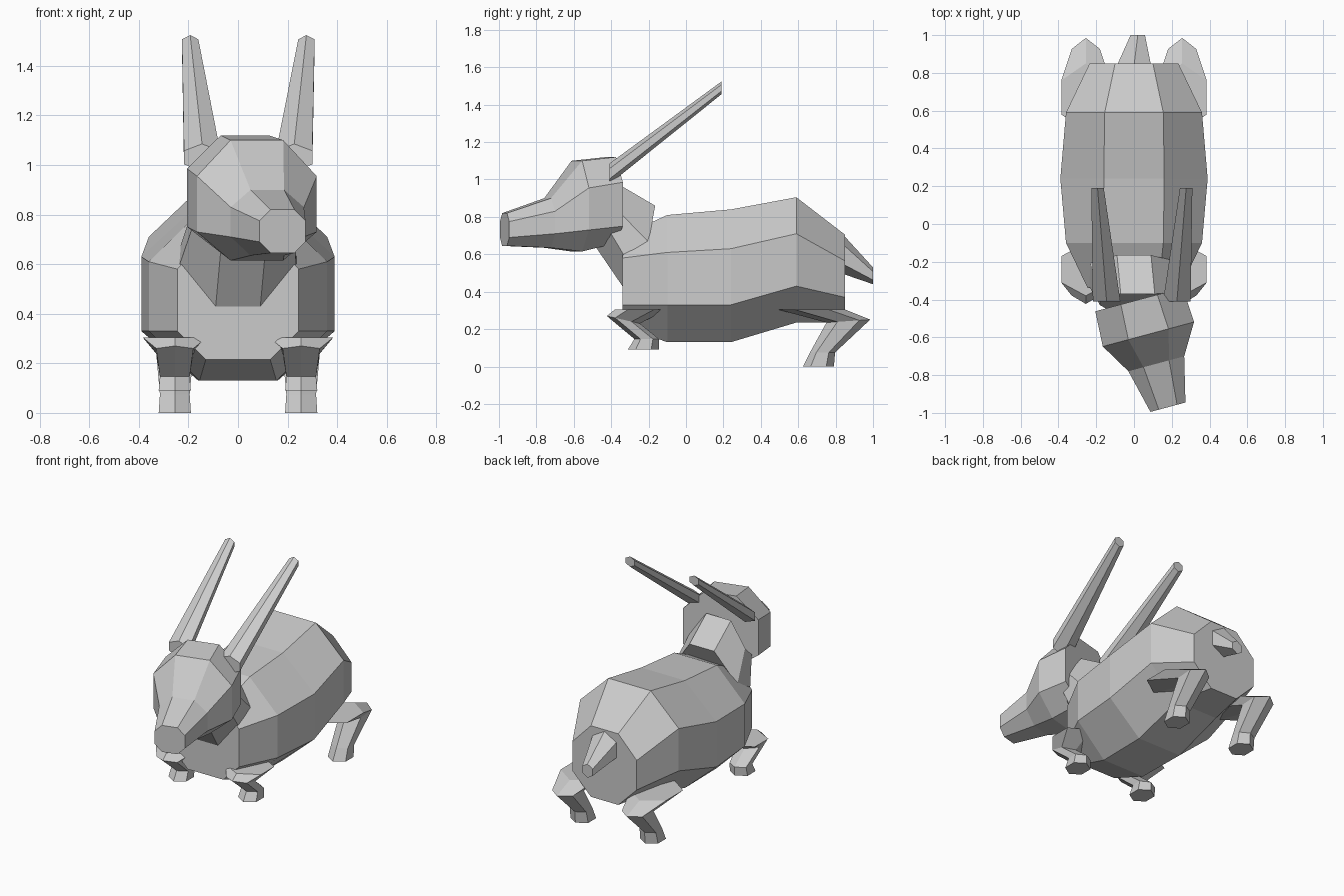
import bpy, bmesh, math

cube = bpy.data.objects.get("Cube")
if cube:
    bpy.data.objects.remove(cube)

grey = bpy.data.materials.new("plain grey")
grey.use_nodes = True
COLOUR = (0.6, 0.6, 0.6, 1)
grey.diffuse_color = COLOUR
grey.node_tree.nodes["Principled BSDF"].inputs["Base Color"].default_value = COLOUR


def loft(name, rings):
    """Skin a list of equal-sided rings and cap both ends."""
    bm = bmesh.new()
    loops = [[bm.verts.new(p) for p in ring] for ring in rings]
    for a, b in zip(loops, loops[1:]):
        for i in range(len(a)):
            j = (i + 1) % len(a)
            bm.faces.new((a[i], a[j], b[j], b[i]))
    bm.faces.new(loops[0])
    bm.faces.new(loops[-1])
    bmesh.ops.recalc_face_normals(bm, faces=bm.faces)
    mesh = bpy.data.meshes.new(name)
    bm.to_mesh(mesh)
    bm.free()
    mesh.materials.append(grey)
    obj = bpy.data.objects.new(name, mesh)
    bpy.context.collection.objects.link(obj)
    return obj


def octagon(inner, wide, levels, cx=0):
    """Mirrored eight-sided ring from four (y, z) levels, bottom to top."""
    half = [(w, y, z) for w, (y, z) in zip((inner, wide, wide, inner), levels)]
    return ([(cx + w, y, z) for w, y, z in half]
            + [(cx - w, y, z) for w, y, z in reversed(half)])


def upright(y, inner, wide, *heights):
    return octagon(inner, wide, [(y, z) for z in heights])


def hexagon(cx, y, z, rx, rz):
    """Six-sided ring facing y with a corner on top."""
    turns = [math.radians(90 + 60 * i) for i in range(6)]
    side = rx / math.cos(math.radians(30))
    return [(cx + side * math.cos(t), y, z + rz * math.sin(t)) for t in turns]


def leg_ring(cx, y, z, rx, ry, tilt=0):
    """Six-sided ring facing down with corners at front and back."""
    side = rx / math.cos(math.radians(30))
    turns = [math.radians(90 + 60 * i) for i in range(6)]
    return [(cx + side * math.cos(t), y + ry * math.sin(t), z + tilt * math.sin(t))
            for t in turns]


# Body
loft("body", [
    upright(-0.34, 0.13, 0.245, 0.215, 0.33, 0.58, 0.70),
    upright(-0.10, 0.155, 0.36, 0.13, 0.33, 0.61, 0.81),
    upright(0.24, 0.16, 0.39, 0.13, 0.33, 0.63, 0.84),
    upright(0.59, 0.155, 0.36, 0.235, 0.43, 0.71, 0.905),
    upright(0.85, 0.10, 0.235, 0.235, 0.37, 0.565, 0.705),
])

# Neck
loft("neck", [
    octagon(0.09, 0.235, [(-0.34, 0.43), (-0.335, 0.60), (-0.20, 0.665), (-0.165, 0.86)]),
    octagon(0.09, 0.20, [(-0.49, 0.65), (-0.43, 0.76), (-0.36, 0.83), (-0.37, 0.98)], 0.02),
])

# Head, turned a little to its left
head = loft("head", [
    upright(0, 0.10, 0.24, 0.66, 0.75, 0.985, 1.12),
    upright(-0.19, 0.11, 0.25, 0.615, 0.73, 0.955, 1.10),
    upright(-0.352, 0.07, 0.153, 0.635, 0.71, 0.83, 0.90),
    upright(-0.59, 0.05, 0.096, 0.645, 0.69, 0.775, 0.82),
])
head.location = (0.027, -0.40, 0)
head.rotation_euler.z = math.radians(15)

# Ears
for side, base, tip in (("right", -0.145, -0.193), ("left", 0.227, 0.276)):
    loft(side + "_ear", [hexagon(base, -0.41, 1.03, 0.073, 0.055),
                         hexagon(tip, 0.19, 1.49, 0.033, 0.034)])

# Legs
for side, x in (("right", -0.255), ("left", 0.255)):
    loft(side + "_front_leg", [
        leg_ring(x, -0.24, 0.305, 0.13, 0.14),
        leg_ring(x, -0.335, 0.25, 0.075, 0.088, -0.02),
        leg_ring(x, -0.21, 0.147, 0.06, 0.066),
        leg_ring(x, -0.228, 0.09, 0.065, 0.083),
    ])
    loft(side + "_hind_leg", [
        leg_ring(x, 0.67, 0.305, 0.13, 0.18),
        leg_ring(x, 0.868, 0.243, 0.075, 0.117, 0.008),
        leg_ring(x, 0.73, 0.075, 0.06, 0.067),
        leg_ring(x, 0.708, 0, 0.065, 0.083),
    ])

# Tail
loft("tail", [hexagon(0, 0.84, 0.60, 0.09, 0.105),
              hexagon(0.02, 1.0, 0.485, 0.038, 0.045)])
